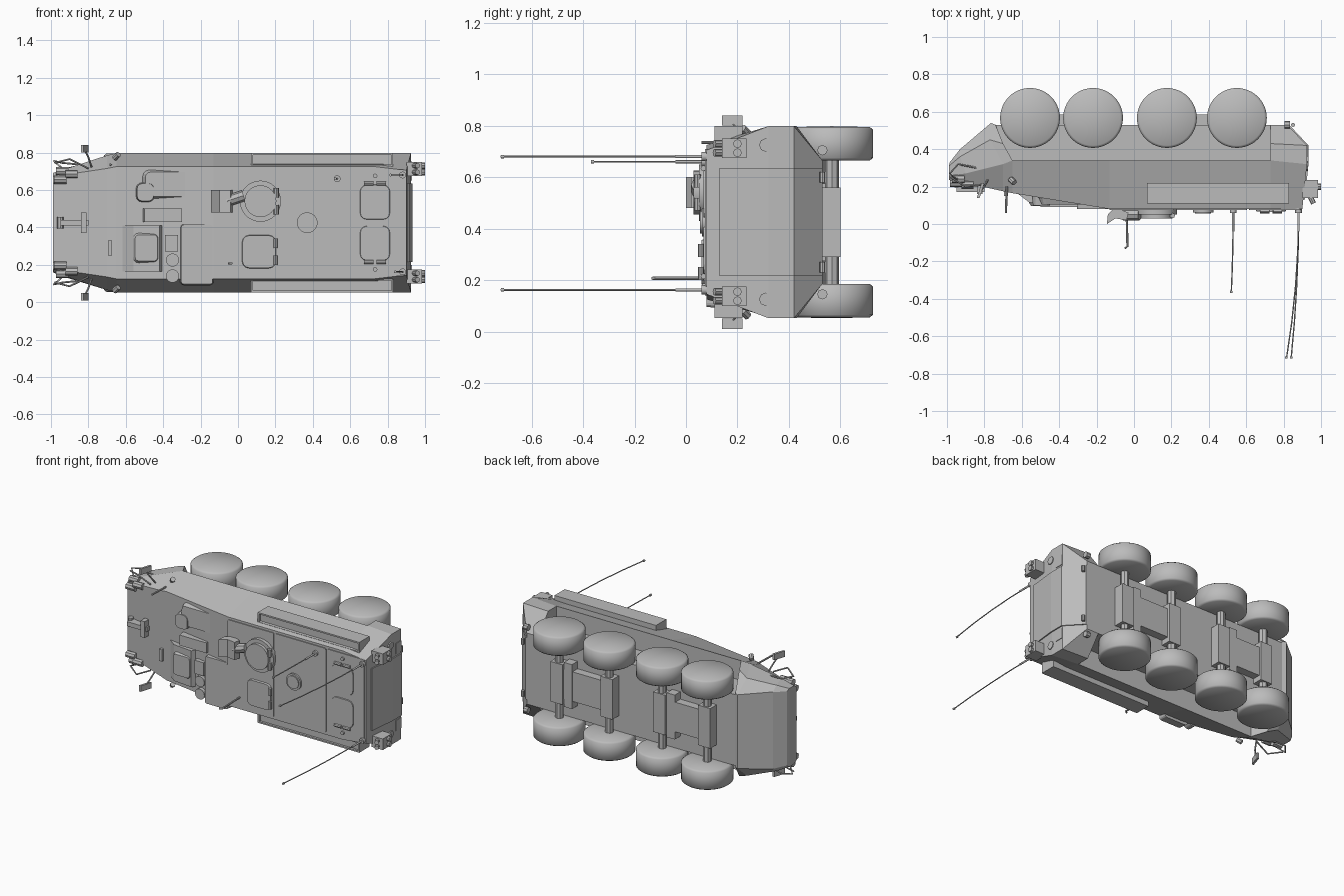
import bpy, bmesh, math
from mathutils import Vector

if "Cube" in bpy.data.objects:
    bpy.data.objects.remove(bpy.data.objects["Cube"])

# The vehicle lies on its side: roof toward -y, nose toward -x, width along z
MIDDLE = .425
ROOF, BELT, BELLY = .08, .34, .53
SHOULDER, FLANK, SILL = .3, .373, .24
WHEEL_RADIUS, AXLE_Y = .16, .567
AXLES = (-.556, -.219, .176, .55)

grey = bpy.data.materials.new("plain grey")
grey.use_nodes = True
grey.diffuse_color = (.5, .5, .5, 1)
grey.node_tree.nodes["Principled BSDF"].inputs["Base Color"].default_value = grey.diffuse_color


def finish(name, bm, smooth_angle=None):
    bmesh.ops.recalc_face_normals(bm, faces=bm.faces)
    mesh = bpy.data.meshes.new(name)
    bm.to_mesh(mesh)
    bm.free()
    mesh.materials.append(grey)
    obj = bpy.data.objects.new(name, mesh)
    bpy.context.collection.objects.link(obj)
    if smooth_angle:
        bpy.ops.object.select_all(action="DESELECT")
        obj.select_set(True)
        bpy.context.view_layer.objects.active = obj
        bpy.ops.object.shade_smooth_by_angle(angle=math.radians(smooth_angle))
    return obj


def bridge(bm, rings):
    """Join equal closed rings of points with quads."""
    rows = [[bm.verts.new(point) for point in ring] for ring in rings]
    for near, far in zip(rows, rows[1:]):
        for i in range(len(near)):
            bm.faces.new((near[i - 1], near[i], far[i], far[i - 1]))
    return rows[0], rows[-1]


def skin(name, rings, smooth_angle=None):
    bm = bmesh.new()
    for end in bridge(bm, rings):
        bm.faces.new(end)
    return finish(name, bm, smooth_angle)


def hull_part(name, sections):
    """Symmetric hull from half sections, each a list of (x, y, half width)."""
    bm = bmesh.new()
    rings = []
    for half in sections:
        left = [(x, y, MIDDLE + width) for x, y, width in half]
        right = [(x, y, MIDDLE - width) for x, y, width in reversed(half)]
        rings.append(left + right)
    for end in bridge(bm, rings):
        for i in range(len(end) // 2 - 1):
            bm.faces.new((end[i], end[i + 1], end[-i - 2], end[-i - 1]))
    return finish(name, bm)


def prism(name, outline, span):
    return skin(name, [[(x, y, z) for x, y in outline] for z in span])


def box(name, x, y, z):
    return prism(name, [(x[0], y[0]), (x[1], y[0]), (x[1], y[1]), (x[0], y[1])], z)


def circle(radius, sides):
    angles = [math.tau * k / sides for k in range(sides)]
    return [Vector((radius * math.cos(a), radius * math.sin(a), 0)) for a in angles]


def tube(name, path, radius, sides=8):
    path = [Vector(point) for point in path]
    rings = []
    for i, point in enumerate(path):
        along = path[min(i + 1, len(path) - 1)] - path[max(i - 1, 0)]
        turn = along.to_track_quat("Z", "Y")
        rings.append([point + turn @ offset for offset in circle(radius, sides)])
    return skin(name, rings, smooth_angle=40)


def disc(name, x, z, base, top, radius):
    """Round part standing on the roof."""
    return tube(name, [(x, base, z), (x, top, z)], radius, sides=32)


def plate(name, x, z, base, top, corner=.04, shrink=0):
    """Rounded roof plate, with its top drawn in by shrink."""
    middle = Vector((sum(x) / 2, 0, sum(z) / 2))
    reach_x, reach_z = (x[1] - x[0]) / 2 - corner, (z[1] - z[0]) / 2 - corner
    rings = []
    for y, radius in ((base, corner), (top, corner - shrink)):
        ring = []
        for quarter, (sx, sz) in enumerate(((1, 1), (-1, 1), (-1, -1), (1, -1))):
            for step in range(4):
                a = math.radians(90 * quarter + 30 * step)
                ring.append(middle + Vector((sx * reach_x + radius * math.cos(a), y,
                                             sz * reach_z + radius * math.sin(a))))
        rings.append(ring)
    return skin(name, rings)


def hinge(name, centre, along, radius=.011):
    """Short barrel centred on a point."""
    centre, along = Vector(centre), Vector(along)
    return tube(name, [centre - along, centre + along], radius)


# Hull: faceted nose, upper body, recessed belly and full-width tail
hull_part("nose", [
    [(-.99, .235, .25), (-.99, .26, .265), (-.99, .31, .265), (-.985, .33, .25)],
    [(-.9, .22, .26), (-.9, .27, .295), (-.93, .36, .29), (-.93, .4, .26)],
    [(-.7, .175, .29), (-.7, .32, .36), (-.77, .45, .33), (-.765, .54, .25)],
    [(-.65, .165, SHOULDER), (-.65, BELT, FLANK), (-.7, .43, .36), (-.74, BELLY, .25)]])
hull_part("upper_body", [[(x, roof, SHOULDER), (x, BELT, FLANK)]
                         for x, roof in ((-.65, .165), (-.13, ROOF), (.73, ROOF))])
box("belly", (-.75, .75), (.3, BELLY), (MIDDLE - SILL, MIDDLE + SILL))
hull_part("tail", [
    [(.73, ROOF, SHOULDER), (.73, BELT, FLANK), (.73, .43, FLANK), (.73, BELLY, SILL)],
    [(.9, ROOF, .28), (.925, .32, FLANK), (.925, .42, FLANK), (.82, BELLY, SILL)]])
prism("rear_door", [(.89, .13), (.913, .13), (.933, .32), (.933, .42), (.83, BELLY), (.8, BELLY)],
      (MIDDLE - .21, MIDDLE + .21))

# Wheels, axles and drive housings
for x in AXLES:
    hub = Vector((x, AXLE_Y, MIDDLE))
    for side in (1, -1):
        rings = []
        for scale, width in ((.92, .24), (1, .25), (1, .36), (.92, .37), (.03, .373)):
            across = Vector((0, 0, side * width))
            rings.append([hub + across + offset for offset in circle(scale * WHEEL_RADIUS, 48)])
        skin("wheel", rings, smooth_angle=75)
    hinge("axle", hub, (0, 0, .27), radius=.027)
    box("axle_housing", (x - .045, x + .045), (BELLY, .6), (MIDDLE - .135, MIDDLE + .135))
for front, rear in (AXLES[:2], AXLES[2:]):
    box("drive_housing", (front, rear), (BELLY, .585), (MIDDLE - .1, MIDDLE + .1))
    box("cross_member", (rear - .11, rear - .05), (BELLY, .59), (MIDDLE - .15, MIDDLE + .15))

# Parts found on both flanks
for side in (1, -1):
    def at(x, y, out):
        return Vector((x, y, MIDDLE + side * out))

    def across(inner, outer):
        return MIDDLE + side * inner, MIDDLE + side * outer

    # Open stowage bin along the roof edge
    outer_bin = across(SHOULDER, FLANK)
    box("bin_floor", (.07, .83), (.2, .22), outer_bin)
    box("bin_lid", (.08, .82), (.125, .135), outer_bin)
    for edge in (SHOULDER, FLANK - .01):
        box("bin_wall", (.07, .83), (.11, .21), across(edge, edge + .01))
    for x in (.07, .82):
        box("bin_end", (x, x + .01), (.11, .21), outer_bin)
    prism("side_hatch", [(-.075, BELT), (.03, BELT), (.03, .42), (0, .45), (-.05, .45), (-.075, .42)],
          across(.2, SILL + .005))

    # Tail lamps and fittings
    box("tail_lamp_box", (.9, .985), (.14, .235), across(.25, .325))
    for out in (.27, .305):
        hinge("tail_lamp", at(.98, .2, out), (.02, 0, 0), radius=.017)
        hinge("tail_lamp_cap", at(.95, .13, out), (.01, -.02, 0), radius=.014)
    box("tail_plate", (.87, .929), (.36, .42), across(.225, .295))
    hinge("tail_filler", at(.91, .31, .3), (.02, 0, 0), radius=.026)
    hinge("tow_eye", at(.82, BELLY, .28), (.015, 0, 0), radius=.02)
    hinge("door_hinge", at(.85, BELLY, .175), (0, 0, .02))

    # Headlamps, guard rails and mirrors
    for x, y, out in ((-.95, .22, .23), (-.94, .24, .275), (-.89, .21, .26)):
        hinge("headlamp", at(x, y, out), (.033, 0, 0), radius=.022)
    tube("lamp_guard", [at(-.87, .25, .21), at(-.95, .24, .3), at(-.985, .27, .33),
                        at(-.94, .32, .32), at(-.84, .3, .31)], radius=.005)
    tube("lamp_guard_top", [at(-.98, .25, .32), at(-.9, .2, .34), at(-.8, .21, .29)], radius=.005)
    tube("mirror_arm", [at(-.78, .24, .29), at(-.8, .2, .35), at(-.82, .18, .39)], radius=.005)
    prism("mirror", [(-.84, .14), (-.825, .14), (-.8, .22), (-.815, .22)], across(.375, .415))
    hinge("lifting_eye", at(-.65, .23, .355), (.01, -.01, .01), radius=.016)

    # Rear roof hatches
    hatch = at(.733, ROOF, .11)
    plate("rear_roof_hatch", (.65, .815), (hatch.z - .095, hatch.z + .095), ROOF, .068, shrink=.004)
    for shift in (-.033, .033):
        hinge("rear_hatch_hinge", hatch + Vector((shift, -.012, side * .1)), (.025, 0, 0))
    disc("hatch_stop", hatch.x, hatch.z + side * .14, ROOF, .065, radius=.012)

# Front post and centre bracket
tube("front_post", [(-.68, .2, .735), (-.685, .06, .735)], radius=.006)
box("bracket_bar", (-.95, -.8), (.17, .24), (.41, .44))
box("bracket_foot", (-.84, -.81), (.16, .23), (.37, .48))
hinge("bracket_lamp", (-.95, .21, MIDDLE), (0, 0, .03), radius=.018)

# Roof panels
for name, x in (("front", (-.13, .215)), ("middle", (.225, .605)), ("rear", (.615, .89))):
    plate(name + "_roof_panel", x, (.14, .71), ROOF + .01, ROOF - .006, corner=.01)

# Crew blocks on the sloping front roof
plate("roof_step", (-.31, -.13), (.09, .42), .14, ROOF, corner=.02, shrink=.006)
plate("commander_block", (-.53, -.16), (.53, .73), .19, .105, corner=.06, shrink=.035)
plate("commander_front", (-.55, -.44), (.53, .645), .18, .1, shrink=.01)
prism("driver_hood", [(-.645, .18), (-.56, .115), (-.42, .1), (-.39, .15)], (.165, .41))
plate("driver_hatch", (-.57, -.41), (.2, .38), .13, .095, shrink=.02)
prism("vision_slot", [(-.51, .15), (-.5, .09), (-.3, .09), (-.3, .15)], (.43, .5))
for z in (.14, .225):
    disc("roof_cap", -.35, z, .14, .09, radius=.035)
box("driver_scope", (-.39, -.32), (.09, .14), (.27, .36))
box("front_handle", (-.695, -.675), (.15, .18), (.25, .33))

# Cupola, side hatch, vent and sight
disc("cupola_ring", .12, .54, ROOF, .05, radius=.11)
disc("cupola_lid", .12, .54, .06, .03, radius=.085)
plate("roof_hatch", (.02, .205), (.18, .36), ROOF, .06, shrink=.004)
for shift in (-.045, .045):
    hinge("cupola_hinge", (.205, .045, .54 + shift), (0, 0, .025), radius=.014)
    hinge("roof_hatch_hinge", (.2, .058, .27 + shift), (0, 0, .025))
disc("roof_vent", .37, MIDDLE, ROOF, .062, radius=.055)
disc("roof_vent_cap", .37, MIDDLE, ROOF, .055, radius=.043)
prism("sight_head", [(-.145, 0), (-.1, .03), (-.04, .02), (-.03, .06), (-.1, .09), (-.14, .05)], (.48, .6))
tube("sight_arm", [(-.06, .05, .54), (.03, .05, .57)], radius=.03)
tube("roof_rod", [(-.04, .09, .207), (-.035, -.12, .207), (-.05, -.13, .207)], radius=.006)

# Whip aerials, bending forward toward the tip
for x, z, tip, lean in ((.53, .66, -.37, .01), (.88, .68, -.72, .065), (.88, .162, -.72, .04)):
    foot = ROOF - .02
    bend = [k / 4 for k in range(5)]
    tube("aerial", [(x - lean * t * t, foot + (tip - foot) * t, z) for t in bend], radius=.0035)
    disc("aerial_base", x, z, ROOF, foot, radius=.018)
    disc("aerial_sleeve", x, z, foot, foot - .1, radius=.006)
    disc("aerial_tip", x - lean, z, tip + .012, tip, radius=.007)
